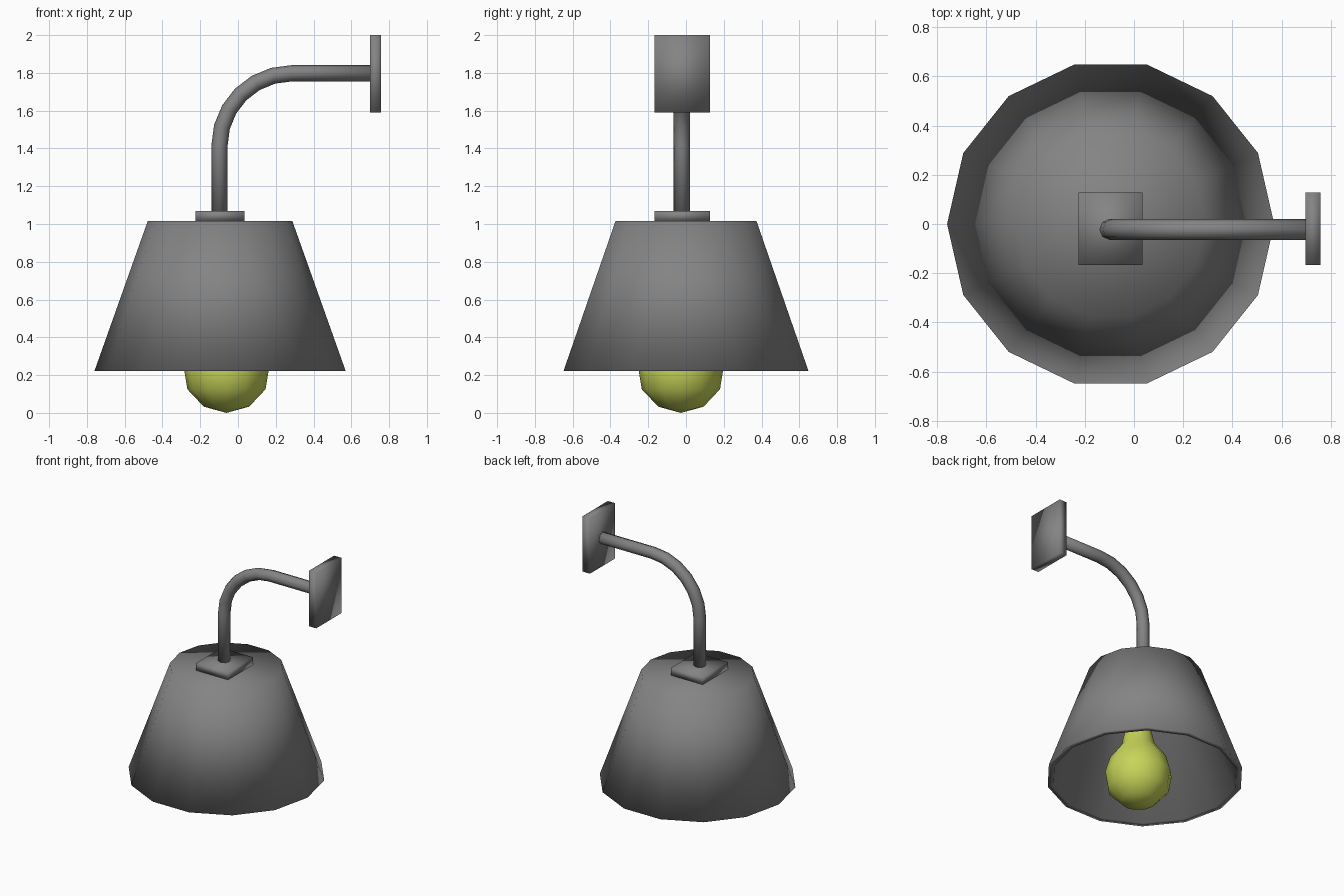
import bpy
import bmesh
from math import cos, sin, pi
from mathutils import Vector

old = bpy.data.objects.get("Cube")
if old:
    bpy.data.objects.remove(old, do_unlink=True)


def make_material(name, color):
    mat = bpy.data.materials.new(name)
    mat.use_nodes = True
    mat.diffuse_color = color
    mat.node_tree.nodes["Principled BSDF"].inputs["Base Color"].default_value = color
    return mat


def finish(name, bm, mat):
    """Turn a bmesh into a fully smooth-shaded object."""
    bmesh.ops.recalc_face_normals(bm, faces=bm.faces[:])
    mesh = bpy.data.meshes.new(name)
    bm.to_mesh(mesh)
    bm.free()
    mesh.materials.append(mat)
    mesh.shade_smooth()
    obj = bpy.data.objects.new(name, mesh)
    bpy.context.collection.objects.link(obj)
    return obj


def loft(name, rings, mat):
    """Bridge a list of equal vertex rings and close both ends."""
    bm = bmesh.new()
    loops = [[bm.verts.new(p) for p in ring] for ring in rings]
    count = len(loops[0])
    for a, b in zip(loops, loops[1:]):
        for i in range(count):
            j = (i + 1) % count
            bm.faces.new((a[i], a[j], b[j], b[i]))
    bm.faces.new(loops[0])
    bm.faces.new(loops[-1])
    bmesh.ops.remove_doubles(bm, verts=bm.verts[:], dist=0.0005)
    return finish(name, bm, mat)


def ring(center, u, v, radius, sides):
    return [center + radius * (cos(2 * pi * i / sides) * u + sin(2 * pi * i / sides) * v)
            for i in range(sides)]


def lathe(name, x, y, profile, sides, mat):
    rings = [ring(Vector((x, y, z)), X, Y, r, sides) for r, z in profile]
    return loft(name, rings, mat)


def box(name, center, size, mat):
    bm = bmesh.new()
    bmesh.ops.create_cube(bm, size=1)
    bmesh.ops.scale(bm, vec=size, verts=bm.verts)
    bmesh.ops.translate(bm, vec=center, verts=bm.verts)
    return finish(name, bm, mat)


X, Y = Vector((1, 0, 0)), Vector((0, 1, 0))
metal = make_material("dark_grey_metal", (0.23, 0.23, 0.23, 1))
glow = make_material("yellow_green_bulb", (0.57, 0.66, 0.1, 1))

# Hollow shade: closed top, outer wall, rim, inner wall
lathe("lamp_shade", -0.095, 0,
      [(0.383, 1.015), (0.665, 0.222), (0.625, 0.222), (0.35, 0.975)], 14, metal)

# Pear-shaped bulb with a neck reaching the shade top
lathe("bulb", -0.061, -0.027,
      [(0.0002, 0), (0.12, 0.033), (0.207, 0.125), (0.226, 0.24), (0.195, 0.35),
       (0.115, 0.46), (0.088, 0.58), (0.085, 0.98)], 12, glow)

# Mounting plates
box("shade_plate", (-0.095, -0.02, 1.0425), (0.26, 0.295, 0.055), metal)
box("wall_plate", (0.728, -0.02, 1.795), (0.06, 0.295, 0.41), metal)

# Bent arm: straight up, quarter turn, straight to the wall plate
bend, arm_y = Vector((0.285, -0.022, 1.415)), -0.022
bend_radius, steps = 0.383, 6
path = [(Vector((bend.x - bend_radius, arm_y, 1.05)), pi)]
for k in range(steps + 1):
    a = pi - k * pi / 2 / steps
    path.append((bend + bend_radius * Vector((cos(a), 0, sin(a))), a))
path.append((Vector((0.71, arm_y, bend.z + bend_radius)), pi / 2))
loft("arm", [ring(p, Vector((cos(a), 0, sin(a))), Y, 0.043, 8) for p, a in path], metal)
